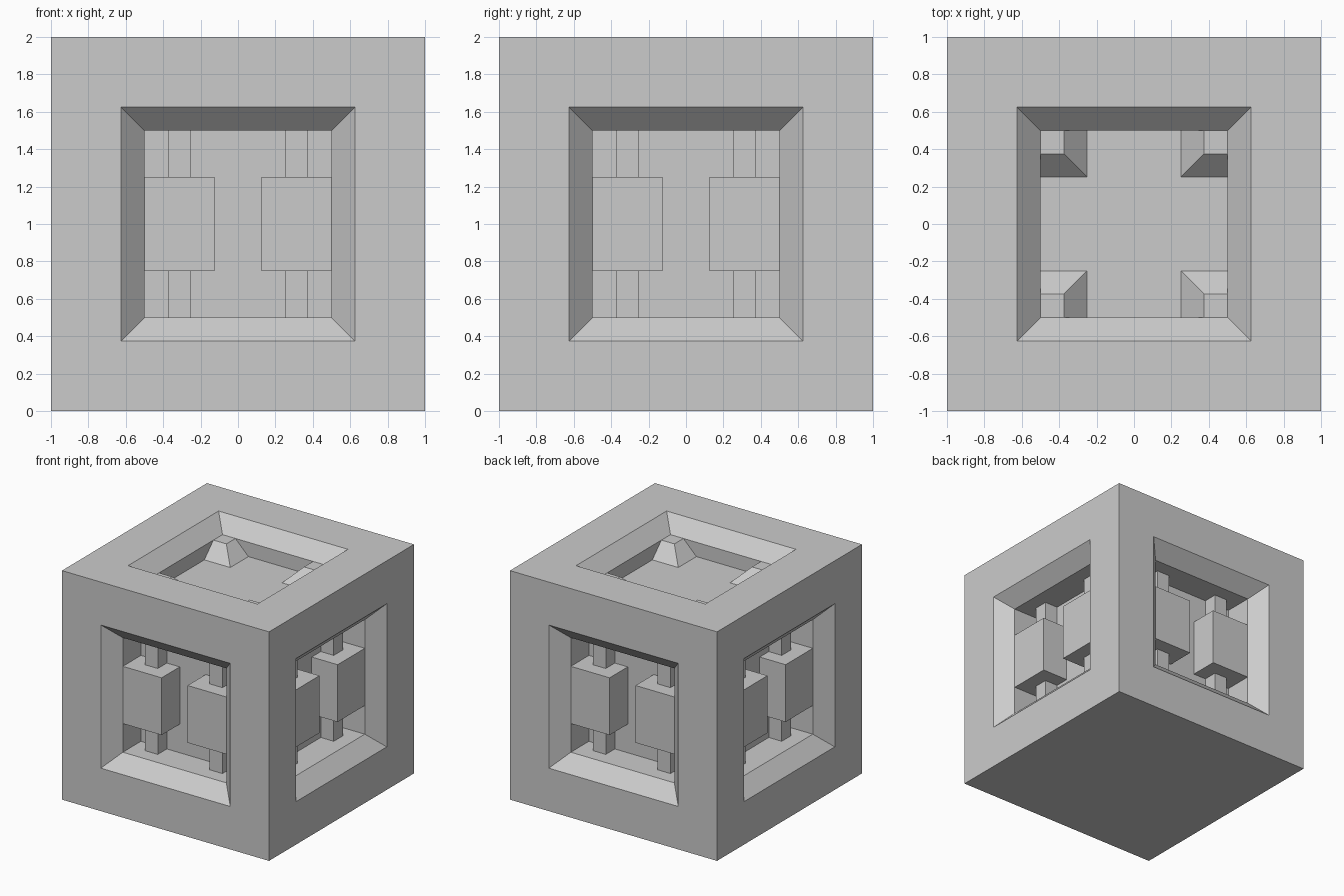
import bpy, bmesh
from math import pi
from mathutils import Matrix, Vector

if "Cube" in bpy.data.objects:
    bpy.data.objects.remove(bpy.data.objects["Cube"])


def make_object(name, bm):
    bmesh.ops.recalc_face_normals(bm, faces=bm.faces[:])
    mesh = bpy.data.meshes.new(name)
    bm.to_mesh(mesh)
    bm.free()
    obj = bpy.data.objects.new(name, mesh)
    bpy.context.collection.objects.link(obj)
    return obj


def box(name, lo, hi, turn):
    lo, hi = Vector(lo), Vector(hi)
    size = hi - lo
    bm = bmesh.new()
    bmesh.ops.create_cube(bm, size=1.0)
    bm.transform(turn @ Matrix.Translation((lo + hi) / 2) @ Matrix.Diagonal((*size, 1)))
    return make_object(name, bm)


# Block: every face but the bottom has a bevelled opening and a square niche
bm = bmesh.new()
bmesh.ops.create_cube(bm, size=2.0, matrix=Matrix.Translation((0, 0, 1)))
bm.normal_update()
for face in [f for f in bm.faces if f.normal.z > -0.5]:
    normal = face.normal.copy()
    depth = 0.125 if normal.z > 0.5 else 0.25
    for width in (0.375, 0.125):
        bmesh.ops.inset_individual(bm, faces=[face], thickness=width, use_even_offset=True)
    bmesh.ops.translate(bm, verts=face.verts[:], vec=normal * -0.125)
    back = bmesh.ops.extrude_discrete_faces(bm, faces=[face])["faces"][0]
    bmesh.ops.translate(bm, verts=back.verts[:], vec=normal * -depth)
make_object("block", bm)

for i in range(4):
    turn = Matrix.Rotation(i * pi / 2, 4, "Z")

    # Side niches: two posts, each with a thick box at mid height
    for s in (-1, 1):
        xs = sorted((s * 0.25, s * 0.375))
        for part, z0, z1 in (("lower", 0.5, 0.75), ("upper", 1.25, 1.5)):
            box(part + "_post", (xs[0], -0.75, z0), (xs[1], -0.625, z1), turn)
        xs = sorted((s * 0.125, s * 0.5))
        box("post_box", (xs[0], -0.875, 0.75), (xs[1], -0.625, 1.25), turn)

    # Top niche: a sloped block in each corner
    bm = bmesh.new()
    for inner, z in ((0.25, 1.75), (0.375, 1.875)):
        for x in (inner, 0.5):
            for y in (inner, 0.5):
                bm.verts.new((x, y, z))
    bmesh.ops.convex_hull(bm, input=bm.verts[:])
    bmesh.ops.dissolve_limit(bm, angle_limit=0.01, verts=bm.verts[:], edges=bm.edges[:])
    bm.transform(turn)
    make_object("top_corner_block", bm)
